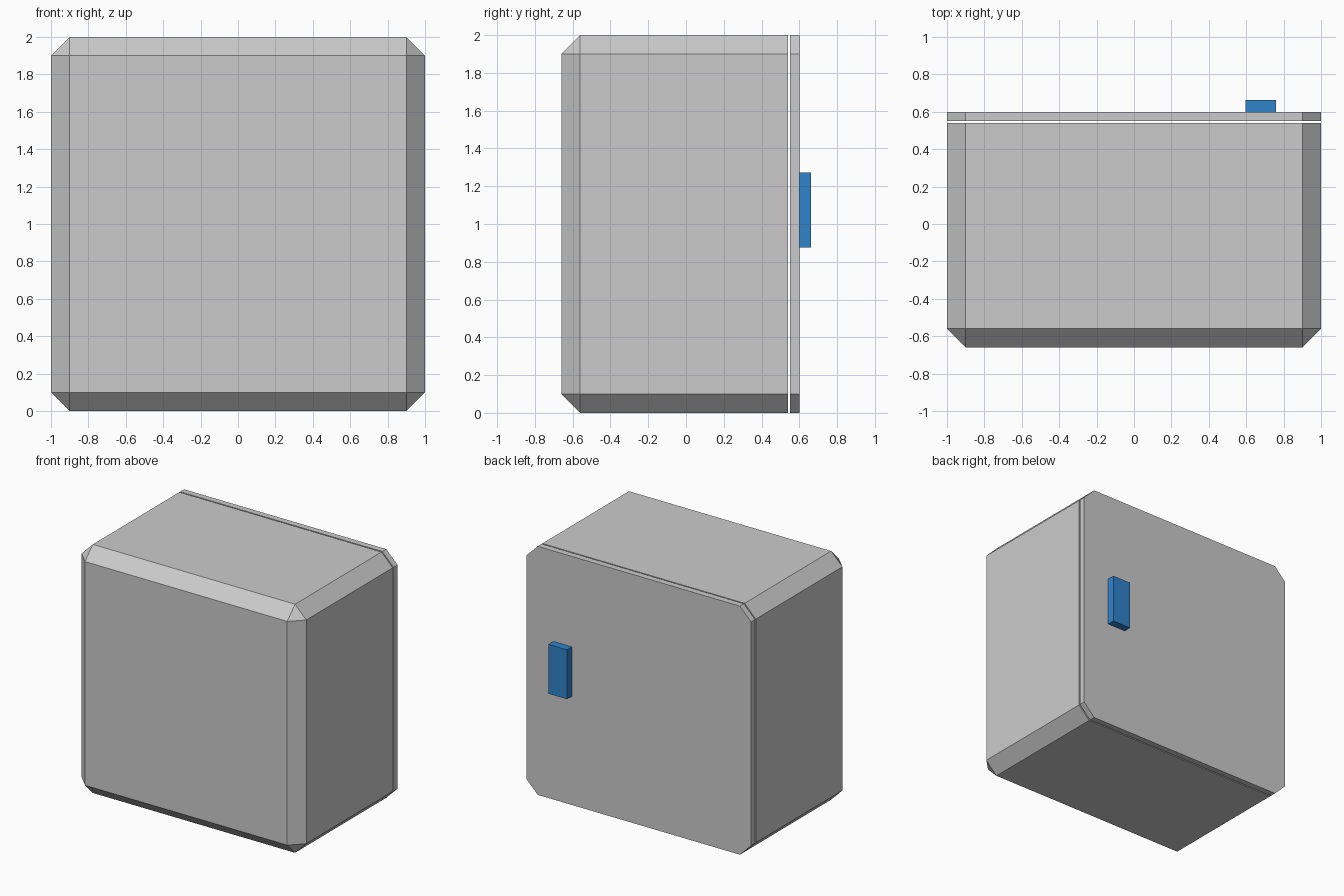
import bpy
import bmesh

if "Cube" in bpy.data.objects:
    bpy.data.objects.remove(bpy.data.objects["Cube"])

CHAMFER = 0.1


def box(name, x, y, z, keep_edge=None):
    """Box between (min, max) ranges; edges accepted by keep_edge are chamfered."""
    bm = bmesh.new()
    bmesh.ops.create_cube(bm, size=1)
    for v in bm.verts:
        v.co = [r[0] if c < 0 else r[1] for c, r in zip(v.co, (x, y, z))]
    if keep_edge:
        edges = [e for e in bm.edges if keep_edge(e.verts[0].co.y, e.verts[1].co.y)]
        bmesh.ops.bevel(bm, geom=edges, offset=CHAMFER, offset_type='OFFSET',
                        segments=1, profile=0.5, affect='EDGES')
    bmesh.ops.recalc_face_normals(bm, faces=bm.faces)
    mesh = bpy.data.meshes.new(name)
    bm.to_mesh(mesh)
    bm.free()
    obj = bpy.data.objects.new(name, mesh)
    bpy.context.collection.objects.link(obj)
    return obj


# Cabinet body: every edge chamfered except the rim facing the door
box("cabinet_body", (-1, 1), (-0.66, 0.54), (0, 2),
    lambda a, b: min(a, b) < 0)

# Door slab: only the four corner edges running along y are chamfered
box("door", (-1, 1), (0.55, 0.60), (0, 2),
    lambda a, b: abs(a - b) > 0.01)

# Blue handle on the door
handle = box("door_handle", (0.595, 0.76), (0.60, 0.662), (0.875, 1.272))
blue = bpy.data.materials.new("handle_blue")
blue.diffuse_color = (0.03, 0.23, 0.60, 1)
blue.use_nodes = True
blue.node_tree.nodes["Principled BSDF"].inputs["Base Color"].default_value = blue.diffuse_color
handle.data.materials.append(blue)
